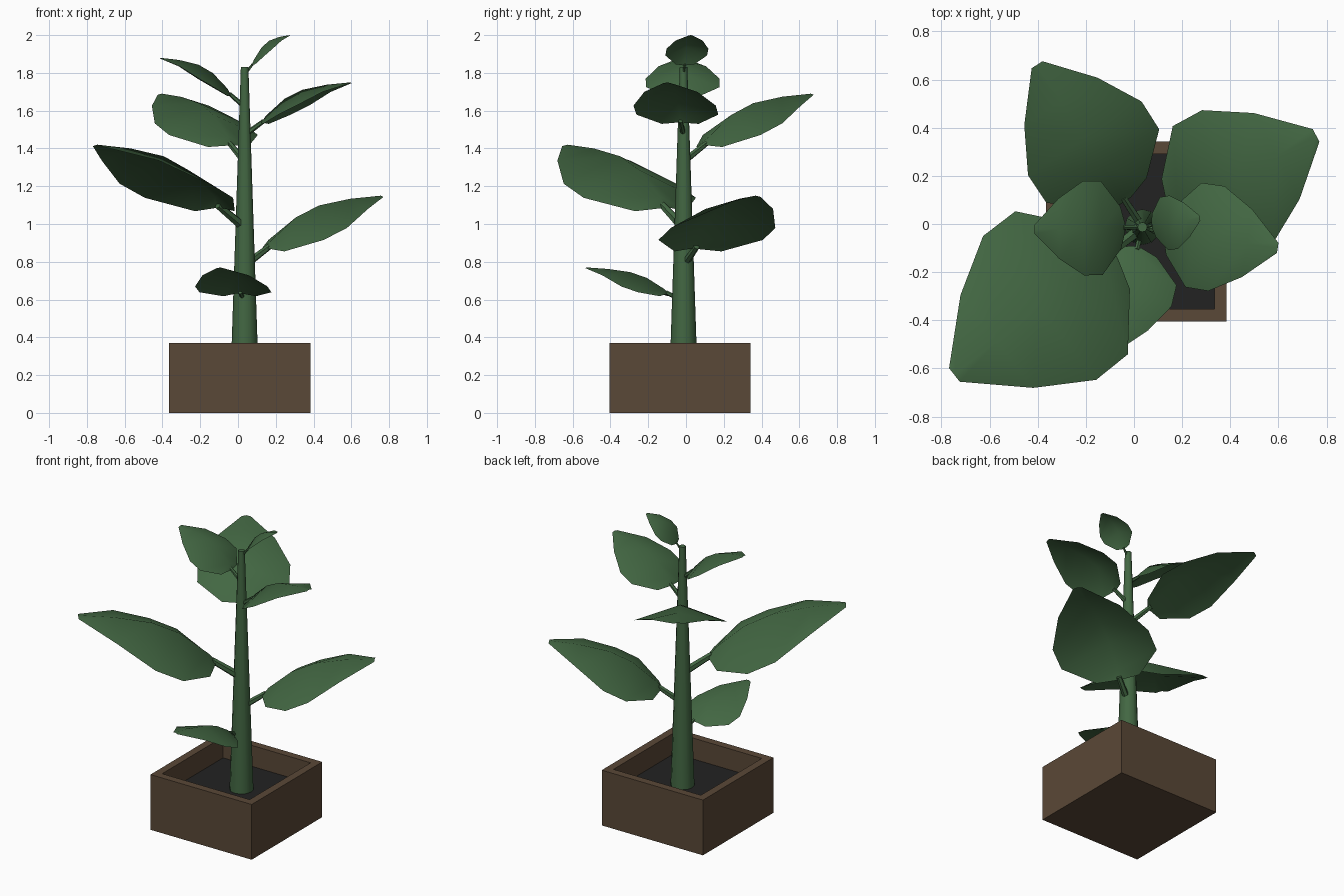
import bpy, bmesh, math
from mathutils import Vector

if "Cube" in bpy.data.objects:
    bpy.data.objects.remove(bpy.data.objects["Cube"])


def material(name, rgb):
    m = bpy.data.materials.new(name)
    m.diffuse_color = (*rgb, 1)
    m.use_nodes = True
    m.node_tree.nodes["Principled BSDF"].inputs["Base Color"].default_value = m.diffuse_color
    return m


GREEN = material("leaf green", (0.055, 0.135, 0.055))
BROWN = material("pot brown", (0.102, 0.065, 0.038))
SOIL = material("dark soil", (0.016, 0.016, 0.016))
STEM = Vector((0.035, -0.013, 0))


def add_object(name, bm, mat, smooth=None):
    me = bpy.data.meshes.new(name)
    bm.to_mesh(me)
    bm.free()
    me.materials.append(mat)
    ob = bpy.data.objects.new(name, me)
    bpy.context.collection.objects.link(ob)
    if smooth:
        bpy.ops.object.select_all(action='DESELECT')
        ob.select_set(True)
        bpy.context.view_layer.objects.active = ob
        bpy.ops.object.shade_smooth_by_angle(angle=math.radians(smooth))
    return ob


def tube(name, a, b, r1, r2, sides):
    """Tapered cylinder between two points."""
    bm = bmesh.new()
    d = b - a
    bmesh.ops.create_cone(bm, cap_ends=True, segments=sides, radius1=r1,
                          radius2=r2, depth=d.length)
    rot = d.to_track_quat('Z', 'Y').to_matrix()
    bmesh.ops.rotate(bm, verts=bm.verts, matrix=rot)
    bmesh.ops.translate(bm, verts=bm.verts, vec=(a + b) / 2)
    return add_object(name, bm, GREEN, 50)


# Square pot with a recessed top
X0, X1, Y0, Y1, TOP, FLOOR, RIM = -0.365, 0.385, -0.405, 0.342, 0.37, 0.23, 0.072
bm = bmesh.new()
bmesh.ops.create_cube(bm, size=1)
for v in bm.verts:
    v.co = (X1 if v.co.x > 0 else X0, Y1 if v.co.y > 0 else Y0,
            TOP if v.co.z > 0 else 0)
top = max(bm.faces, key=lambda f: f.calc_center_median().z)
bmesh.ops.inset_region(bm, faces=[top], thickness=RIM)
well = bmesh.ops.extrude_discrete_faces(bm, faces=[top])['faces'][0]
bmesh.ops.translate(bm, verts=well.verts, vec=(0, 0, FLOOR - TOP))
pot = add_object("pot", bm, BROWN)

# Soil: the floor of the recess
pot.data.materials.append(SOIL)
for p in pot.data.polygons:
    if p.normal.z > 0.9 and p.center.z < TOP - 0.05:
        p.material_index = 1

# Tapered stem
tube("stem", STEM + Vector((0, 0, FLOOR)), STEM + Vector((0, 0, 1.83)),
     0.073, 0.02, 12)

# Leaf stations: distance, half width, midrib height, edge droop
STATIONS = [(0.16, 0.035, 0.24, 0.0), (0.20, 0.17, 0.37, 0.075),
            (0.375, 0.378, 0.69, 0.145), (0.544, 0.38, 0.86, 0.145),
            (0.77, 0.245, 0.955, 0.065), (0.995, 0.036, 1.0, 0.008)]


def leaf(i, tip_x, tip_y, z0, tip_z, size):
    """Roof-shaped blade on a short stalk, pointing from the stem to its tip."""
    reach = Vector((tip_x, tip_y, 0)) - STEM
    side = Vector((-reach.y, reach.x, 0)).normalized()
    rise = tip_z - z0
    bm = bmesh.new()
    rows = []
    for s, w, h, droop in STATIONS:
        mid = STEM + reach * s + Vector((0, 0, z0 + rise * h))
        low = Vector((0, 0, -droop * size))
        rows.append([bm.verts.new(mid + side * w * size * k + low * abs(k))
                     for k in (-1, 0, 1)])
    for a, b in zip(rows, rows[1:]):
        for k in (0, 1):
            bm.faces.new((a[k], b[k], b[k + 1], a[k + 1]))
    add_object(f"leaf_{i}", bm, GREEN, 60)
    base = STEM + Vector((0, 0, z0))
    end = STEM + reach * 0.18 + Vector((0, 0, z0 + rise * 0.27))
    tube(f"leaf_stalk_{i}", base, end, 0.026 * size, 0.02 * size, 6)


# Leaves spiralling up: tip x, tip y, stalk height, tip height, size
LEAVES = [(-0.095, -0.53, 0.59, 0.77, 0.52),
          (0.76, 0.37, 0.78, 1.15, 0.826),
          (-0.75, -0.63, 0.98, 1.42, 1.0),
          (-0.405, 0.665, 1.33, 1.69, 0.74),
          (0.60, -0.10, 1.47, 1.75, 0.58),
          (-0.415, -0.022, 1.62, 1.88, 0.515),
          (0.275, 0.025, 1.79, 2.0, 0.295)]
for i, spec in enumerate(LEAVES, 1):
    leaf(i, *spec)
